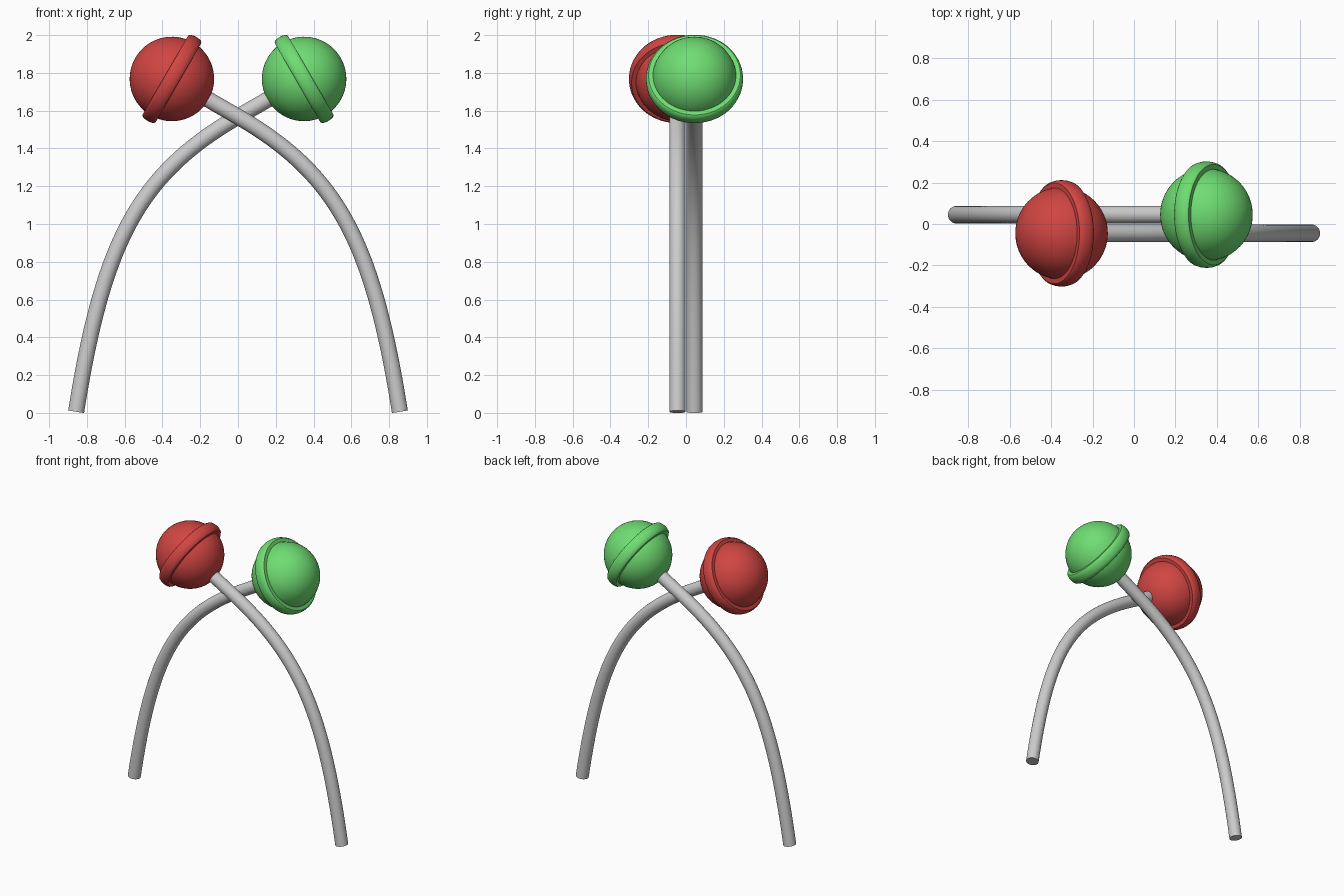
import bpy, math
from mathutils import Matrix, Vector

if "Cube" in bpy.data.objects:
    bpy.data.objects.remove(bpy.data.objects["Cube"])

R = 0.2235            # candy ball radius
TILT = math.radians(30)


def material(name, color):
    m = bpy.data.materials.new(name)
    m.diffuse_color = color
    m.use_nodes = True
    m.node_tree.nodes["Principled BSDF"].inputs["Base Color"].default_value = m.diffuse_color
    return m


def finish(ob, mat=None):
    bpy.ops.object.select_all(action='DESELECT')
    bpy.context.view_layer.objects.active = ob
    ob.select_set(True)
    bpy.ops.object.shade_smooth_by_angle(angle=math.radians(40))
    if mat:
        ob.data.materials.append(mat)


def mesh_object(name, verts, faces):
    me = bpy.data.meshes.new(name)
    me.from_pydata(verts, [], faces)
    ob = bpy.data.objects.new(name, me)
    bpy.context.collection.objects.link(ob)
    return ob


def band(name, n=96):
    # closed cross-section (radius, height) spun around z
    prof = [(0.20, -0.04), (0.243, -0.04), (0.251, -0.033), (0.256, -0.015),
            (0.257, 0), (0.256, 0.015), (0.251, 0.033), (0.243, 0.04), (0.20, 0.04)]
    k = len(prof)
    verts = [(r * math.cos(2 * math.pi * i / n), r * math.sin(2 * math.pi * i / n), h)
             for i in range(n) for r, h in prof]
    faces = [(i * k + j, (i + 1) % n * k + j, (i + 1) % n * k + (j + 1) % k, i * k + (j + 1) % k)
             for i in range(n) for j in range(k)]
    return mesh_object(name, verts, faces)


def stick(name, s, y, radius=0.0425, seg=40, sides=32):
    # bent tube: cubic arc from the foot, then straight into the ball
    p = [Vector(c) for c in ((0.857, 0.006), (0.715, 0.90), (0.53, 1.262), (0.0, 1.568))]
    pts, tans = [], []
    for i in range(seg + 1):
        t = i / seg
        u = 1 - t
        pts.append(u**3 * p[0] + 3*u*u*t * p[1] + 3*u*t*t * p[2] + t**3 * p[3])
        tans.append((u*u * (p[1]-p[0]) + 2*u*t * (p[2]-p[1]) + t*t * (p[3]-p[2])).normalized())
    pts.append(Vector((-0.26, 1.718)))
    tans.append(tans[-1])
    verts = []
    for c, t in zip(pts, tans):
        for j in range(sides):
            a = 2 * math.pi * j / sides * s
            d = radius * math.cos(a)
            verts.append((s * (c.x + t.y * d), y + radius * math.sin(a), c.y - t.x * d))
    faces = [(i * sides + j, i * sides + (j + 1) % sides,
              (i + 1) * sides + (j + 1) % sides, (i + 1) * sides + j)
             for i in range(len(pts) - 1) for j in range(sides)]
    faces.append(tuple(reversed(range(sides))))
    faces.append(tuple(range((len(pts) - 1) * sides, len(pts) * sides)))
    ob = mesh_object(name, verts, faces)
    return ob


# two mirrored lollipops crossing at the middle
for label, s, y, color in (("red", 1, -0.045, (0.63, 0.06, 0.055, 1)),
                           ("green", -1, 0.045, (0.16, 0.72, 0.17, 1))):
    mat = material(label + "_candy", color)
    centre = Vector((-0.35 * s, y, 1.768))
    place = Matrix.Translation(centre) @ Matrix.Rotation(-s * TILT - s * math.pi / 6, 4, 'Y')

    bpy.ops.mesh.primitive_uv_sphere_add(segments=64, ring_count=32, radius=R)
    ball = bpy.context.object
    ball.name = label + "_candy_ball"
    ball.matrix_world = place
    finish(ball, mat)

    rim = band(label + "_candy_band")
    rim.matrix_world = place
    finish(rim, mat)

    finish(stick(label + "_stick", s, y))
